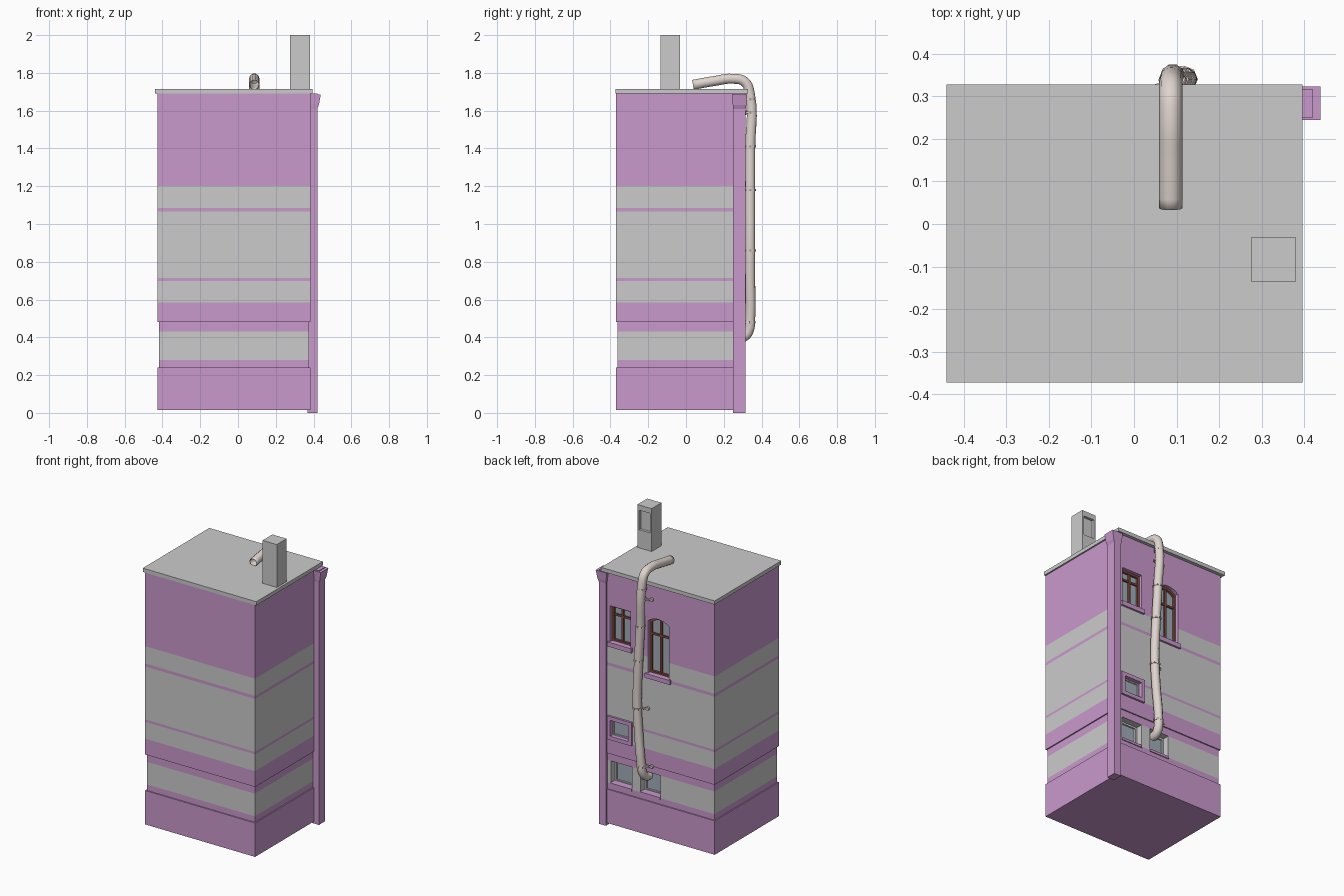
import bpy, bmesh, math
from mathutils import Vector

if "Cube" in bpy.data.objects:
    bpy.data.objects.remove(bpy.data.objects["Cube"])


def material(name, rgb):
    m = bpy.data.materials.new(name)
    m.diffuse_color = (*rgb, 1)
    m.use_nodes = True
    m.node_tree.nodes["Principled BSDF"].inputs["Base Color"].default_value = m.diffuse_color
    return m


GREY = material("grey", (0.8, 0.8, 0.8))
PURPLE = material("purple", (0.59, 0.32, 0.61))
BROWN = material("brown", (0.22, 0.07, 0.05))
GLASS = material("glass", (0.36, 0.42, 0.48))
METAL = material("pipe_metal", (0.74, 0.66, 0.62))


def finish(name, bm, *mats):
    bmesh.ops.recalc_face_normals(bm, faces=bm.faces[:])
    me = bpy.data.meshes.new(name)
    bm.to_mesh(me)
    bm.free()
    ob = bpy.data.objects.new(name, me)
    bpy.context.collection.objects.link(ob)
    for m in mats:
        me.materials.append(m)
    return ob


def ring_faces(bm, a, b, mat=0):
    n = len(a)
    for i in range(n):
        bm.faces.new((a[i], a[(i + 1) % n], b[(i + 1) % n], b[i])).material_index = mat


def add_prism(bm, profile, y0, y1, mat=0):
    """Extrude an x-z outline along y."""
    a, b = ([bm.verts.new((x, y, z)) for x, z in profile] for y in (y0, y1))
    ring_faces(bm, a, b, mat)
    for loop in (a, b):
        bm.faces.new(loop).material_index = mat


def outline(x0, x1, z0, z1, rise=0.0, inset=0.0):
    """Window outline, with a shallow arched head when rise > 0."""
    x0, x1, z0, z1 = x0 + inset, x1 - inset, z0 + inset, z1 - inset
    pts = [(x0, z0), (x1, z0)]
    n = 8 if rise else 1
    for i in range(n + 1):
        t = i / n
        pts.append((x1 + (x0 - x1) * t, z1 + rise * 4 * t * (1 - t)))
    return pts


def box(name, x0, x1, y0, y1, z0, z1, mat=None):
    bm = bmesh.new()
    add_prism(bm, outline(x0, x1, z0, z1), y0, y1)
    return finish(name, bm, *([mat] if mat else []))


def prism(name, profile, y0, y1, mat):
    bm = bmesh.new()
    add_prism(bm, profile, y0, y1)
    return finish(name, bm, mat)


def frame(name, rect, width, y0, y1, mat, rise=0.0):
    """Hollow frame following a window outline."""
    bm = bmesh.new()
    loops = [[bm.verts.new((x, y, z)) for x, z in outline(*rect, rise, ins)]
             for ins, y in ((0, y0), (0, y1), (width, y1), (width, y0))]
    for i in range(4):
        ring_faces(bm, loops[i], loops[(i + 1) % 4])
    return finish(name, bm, mat)


def cut(ob, cutter):
    mod = ob.modifiers.new("openings", 'BOOLEAN')
    mod.operation, mod.solver, mod.object = 'DIFFERENCE', 'EXACT', cutter
    me = bpy.data.meshes.new_from_object(
        ob.evaluated_get(bpy.context.evaluated_depsgraph_get()))
    ob.modifiers.clear()
    ob.data = me
    bpy.data.objects.remove(cutter)


WALL = 0.305
UPPER = (0.195, 0.345, 1.225, 1.465)
TALL = (-0.09, 0.067, 1.09, 1.44)
SMALL = (0.205, 0.335, 0.605, 0.71)
LOW_A = (0.19, 0.345, 0.28, 0.43)
LOW_B = (-0.02, 0.125, 0.28, 0.43)

# Banded walls: (height, inset of the section above, 0 grey / 1 purple above)
bands = [(0.015, 0, 1), (0.24, 0.008, 1), (0.28, 0.008, 0), (0.43, 0.008, 1),
         (0.48, 0, 1), (0.585, 0, 0), (0.697, 0, 1), (0.713, 0, 0),
         (1.065, 0, 1), (1.085, 0, 0), (1.2, 0, 1), (1.692, 0, 1)]
bm = bmesh.new()


def level(z, d):
    x0, x1, y0, y1 = -0.425 + d, 0.385 - d, -0.37 + d, WALL - d
    return [bm.verts.new(p) for p in ((x0, y0, z), (x1, y0, z), (x1, y1, z), (x0, y1, z))]


low = level(0.015, 0)
bm.faces.new(low).material_index = 1
for (z, d, m), (z2, d2, _) in zip(bands, bands[1:]):
    top = level(z2, d)
    ring_faces(bm, low, top, m)
    low = top
    if d2 != d:
        low = level(z2, d2)
        ring_faces(bm, top, low, 1)
bm.faces.new(low).material_index = 1
walls = finish("walls", bm, GREY, PURPLE)

# Window recesses in the back wall
bm = bmesh.new()
for rect, depth, rise, m in ((UPPER, 0.045, 0, 1), (TALL, 0.045, 0.028, 1),
                             (SMALL, 0.03, 0, 1), (LOW_A, 0.07, 0, 0), (LOW_B, 0.07, 0, 0)):
    add_prism(bm, outline(*rect, rise), WALL - depth, WALL + 0.1, m)
cut(walls, finish("opening_cutter", bm, GREY, PURPLE))

# Framed upper windows
for nm, r, rise in (("upper_window", UPPER, 0), ("tall_window", TALL, 0.028)):
    x0, x1, z0, z1 = r
    prism(nm + "_glass", outline(*r, rise, 0.004), WALL - 0.044, WALL - 0.036, GLASS)
    frame(nm + "_frame", r, 0.014, WALL - 0.044, WALL - 0.022, BROWN, rise)
    xc, zt = (x0 + x1) / 2, z0 + (z1 - z0) * 0.74
    box(nm + "_mullion", xc - 0.007, xc + 0.007, WALL - 0.042, WALL - 0.024, z0, z1 + rise * 0.5, BROWN)
    box(nm + "_transom", x0, x1, WALL - 0.041, WALL - 0.025, zt - 0.006, zt + 0.006, BROWN)
    box(nm + "_sill", x0 - 0.014, x1 + 0.014, WALL - 0.022, WALL + 0.013, z0 - 0.028, z0 + 0.002, PURPLE)

# Small window with projecting surround
frame("small_window_surround", (0.18, 0.36, 0.58, 0.735), 0.025, WALL - 0.005, WALL + 0.013, PURPLE)
prism("small_window_glass", outline(*SMALL, 0, 0.004), WALL - 0.028, WALL - 0.022, GLASS)
frame("small_window_frame", SMALL, 0.008, WALL - 0.028, WALL - 0.015, GREY)

# Basement windows
for nm, r in (("basement_window_a", LOW_A), ("basement_window_b", LOW_B)):
    prism(nm + "_glass", outline(*r, 0, 0.004), WALL - 0.069, WALL - 0.062, GLASS)
    frame(nm + "_frame", r, 0.012, WALL - 0.069, WALL - 0.052, GREY)
    box(nm + "_sill", r[0], r[1], WALL - 0.05, WALL - 0.002, r[2] - 0.01, r[2] + 0.006, PURPLE)

# Corner pilaster with flared capital
box("corner_pilaster", 0.368, 0.42, 0.25, 0.316, 0, 1.69, PURPLE)
bm = bmesh.new()
rings = []
for z, g in ((1.61, 0), (1.63, 0.008), (1.685, 0.018)):
    x0, x1, y0, y1 = 0.368 - g / 2, 0.42 + g, 0.25 - g * 0.3, 0.316 + g * 0.4
    rings.append([bm.verts.new(p) for p in ((x0, y0, z), (x1, y0, z), (x1, y1, z), (x0, y1, z))])
for a, b in zip(rings, rings[1:]):
    ring_faces(bm, a, b)
bm.faces.new(rings[0])
bm.faces.new(rings[-1])
finish("pilaster_capital", bm, PURPLE)

# Roof slab and chimney
box("roof_slab", -0.44, 0.395, -0.372, 0.327, 1.69, 1.715)
chimney = box("chimney", 0.275, 0.38, -0.135, -0.032, 1.71, 2.0)
cut(chimney, box("chimney_cutter", 0.288, 0.367, -0.05, 0.05, 1.835, 1.965))

# Drainpipe: bent tube from the roof down into the basement opening
path = [(0.086, 0.037, 1.737), (0.086, 0.15, 1.757), (0.086, 0.25, 1.769),
        (0.086, 0.312, 1.752), (0.087, 0.338, 1.69), (0.098, 0.34, 1.4),
        (0.112, 0.34, 1.15), (0.121, 0.34, 0.9), (0.11, 0.34, 0.7),
        (0.092, 0.34, 0.5), (0.087, 0.33, 0.43), (0.083, 0.305, 0.403), (0.08, 0.27, 0.395)]
cu = bpy.data.curves.new("drainpipe", 'CURVE')
cu.dimensions = '3D'
cu.bevel_depth, cu.bevel_resolution, cu.resolution_u = 0.026, 3, 5
sp = cu.splines.new('BEZIER')
sp.bezier_points.add(len(path) - 1)
for bp, p in zip(sp.bezier_points, path):
    bp.co = p
    bp.handle_left_type = bp.handle_right_type = 'AUTO'
cu.materials.append(METAL)
pipe = bpy.data.objects.new("drainpipe", cu)
bpy.context.collection.objects.link(pipe)
mod = pipe.modifiers.new("wall_thickness", 'SOLIDIFY')
mod.thickness, mod.offset = 0.003, 0


def rod(name, a, b, r, sides):
    a, b = Vector(a), Vector(b)
    bm = bmesh.new()
    bmesh.ops.create_cone(bm, cap_ends=True, segments=sides, radius1=r, radius2=r, depth=(b - a).length)
    rot = (b - a).to_track_quat('Z', 'Y')
    for v in bm.verts:
        v.co = rot @ v.co + (a + b) / 2
    return finish(name, bm, METAL)


# Pipe collars, some with a wall bracket
for i, (z, bracket) in enumerate(((1.66, 0), (1.59, 1), (1.41, 0), (1.18, 0), (0.86, 1), (0.48, 1))):
    for p, q in zip(path[4:], path[5:]):
        if q[2] <= z <= p[2]:
            c = Vector(p).lerp(Vector(q), (p[2] - z) / (p[2] - q[2]))
            break
    h = Vector((0, 0, 0.006))
    rod(f"pipe_collar_{i}", c - h, c + h, 0.031, 8)
    if bracket:
        rod(f"pipe_bracket_{i}", c, (c.x - 0.055, WALL + 0.012, z), 0.006, 6)
        rod(f"bracket_plate_{i}", (c.x - 0.055, WALL - 0.01, z), (c.x - 0.055, WALL + 0.014, z), 0.012, 8)
